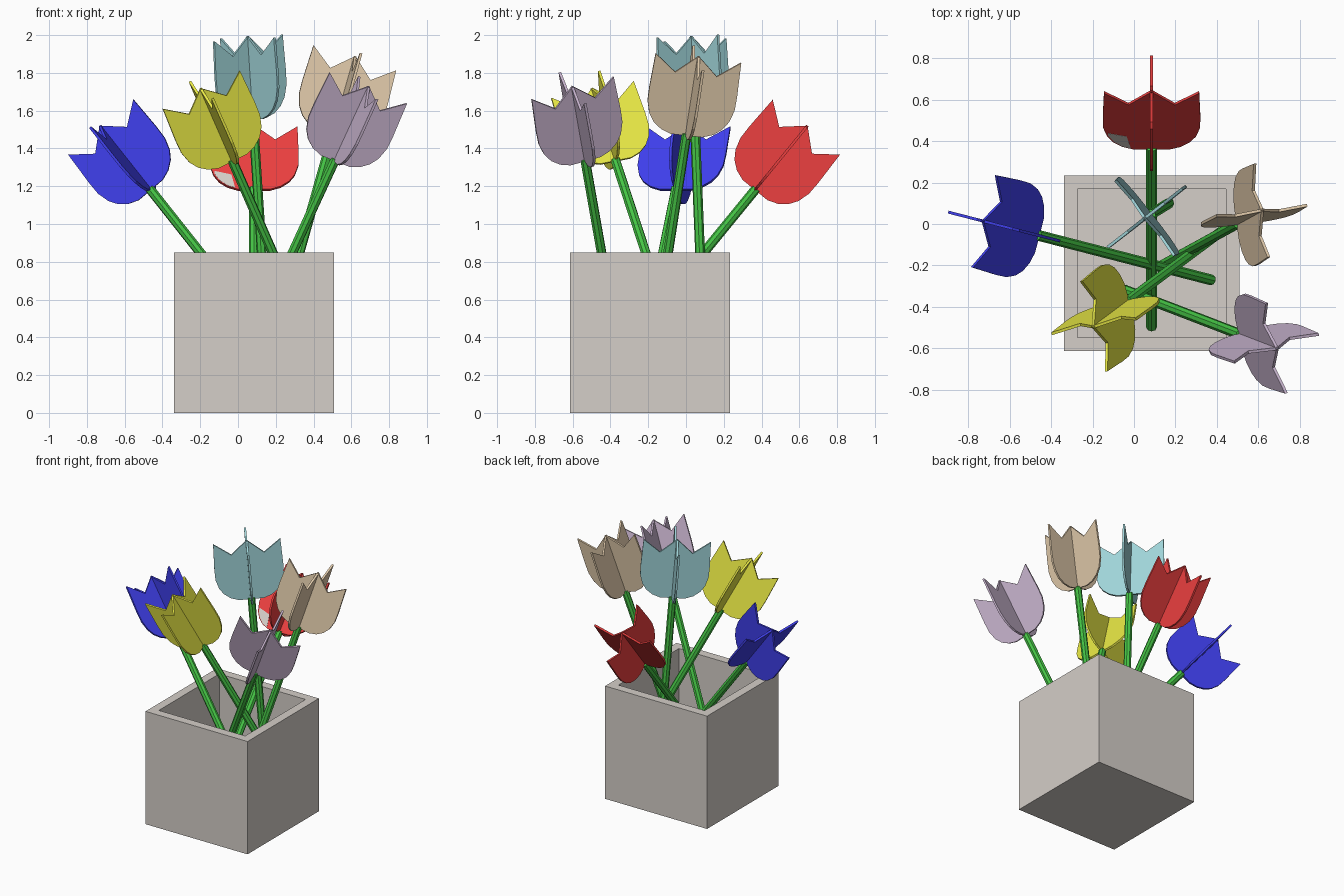
import bpy, bmesh
from mathutils import Vector, Matrix

if "Cube" in bpy.data.objects:
    bpy.data.objects.remove(bpy.data.objects["Cube"])

def material(name, rgb):
    m = bpy.data.materials.new(name)
    m.diffuse_color = (*rgb, 1)
    m.use_nodes = True
    m.node_tree.nodes["Principled BSDF"].inputs["Base Color"].default_value = m.diffuse_color
    return m

def finish(bm, name, mat, matrix=None):
    if matrix is not None:
        bm.transform(matrix)
    bmesh.ops.recalc_face_normals(bm, faces=bm.faces)
    me = bpy.data.meshes.new(name)
    bm.to_mesh(me)
    bm.free()
    ob = bpy.data.objects.new(name, me)
    bpy.context.collection.objects.link(ob)
    me.materials.append(mat)
    return ob

def plate(name, outline, mat, matrix, thickness=0.014, offset=0.0):
    """Flat plate in local XZ, thickened along local Y."""
    bm = bmesh.new()
    y0 = offset - thickness / 2
    face = bm.faces.new([bm.verts.new((x, y0, z)) for x, z in outline])
    ext = bmesh.ops.extrude_face_region(bm, geom=[face], use_keep_orig=True)
    verts = [g for g in ext["geom"] if isinstance(g, bmesh.types.BMVert)]
    bmesh.ops.translate(bm, verts=verts, vec=(0, thickness, 0))
    return finish(bm, name, mat, matrix)

green = material("stem_green", (0.06, 0.56, 0.06))
stone = material("pot_stone", (0.66, 0.62, 0.58))

# Square hollow pot
bm = bmesh.new()
bmesh.ops.create_cube(bm, size=0.848)
top = max(bm.faces, key=lambda f: f.calc_center_median().z)
bmesh.ops.inset_individual(bm, faces=[top], thickness=0.092)
inner = bmesh.ops.extrude_discrete_faces(bm, faces=[top])["faces"][0]
bmesh.ops.translate(bm, verts=inner.verts, vec=(0, 0, -0.756))
finish(bm, "pot", stone, Matrix.Translation((0.085, -0.19, 0.424)))

# Tulip silhouette with three points
half = [(0.085, 0.0), (0.14, 0.02), (0.185, 0.055), (0.215, 0.10),
        (0.234, 0.165), (0.236, 0.24), (0.23, 0.43), (0.112, 0.34)]
tulip = half + [(0, 0.44)] + [(-x, z) for x, z in reversed(half)]

# name, colour, flower base, axis, direction across first petal, stem length
flowers = [
    ("red", (0.84, 0.05, 0.05), (0.085, 0.365, 1.18), (0, 0.633, 0.774), (0, 0.774, -0.633), 1.365),
    ("blue", (0.05, 0.05, 0.84), (-0.462, -0.055, 1.18), (-0.613, 0.158, 0.774), (-0.749, 0.194, -0.633), 1.365),
    ("yellow", (0.82, 0.82, 0.06), (-0.029, -0.372, 1.333), (-0.385, -0.287, 0.877), (0.413, 0.072, 0.205), 1.32),
    ("purple", (0.57, 0.45, 0.61), (0.512, -0.533, 1.335), (0.412, -0.158, 0.896), (0.425, 0.14, -0.17), 1.365),
    ("tan", (0.76, 0.60, 0.41), (0.502, 0.002, 1.47), (0.27, 0.148, 0.95), (0.435, 0.05, -0.13), 1.365),
    ("teal", (0.35, 0.66, 0.69), (0.08, 0.046, 1.556), (-0.065, -0.04, 1), (0.37, 0.29, 0.025), 1.365),
]

for name, rgb, base, axis, across, length in flowers:
    mat = material(name + "_petal", rgb)
    z = Vector(axis).normalized()
    a = Vector(across)
    a = (a - z * a.dot(z)).normalized()
    b = z.cross(a)
    # Two crossed petal plates
    for i, (x, y) in enumerate(((a, b), (b, -a))):
        frame = Matrix((x, y, z)).transposed().to_4x4()
        frame.translation = Vector(base)
        plate(f"{name}_petals_{i + 1}", tulip, mat, frame)
        # Unpainted corner on the front of one red petal
        if name == "red" and i == 1:
            s = -1 if x.x > 0 else 1
            patch = [(0.10, 0.01), (0.14, 0.025), (0.18, 0.058),
                     (0.21, 0.105), (0.21, 0.125), (0.12, 0.10)]
            front = -0.001 if y.y > 0 else 0.001
            plate("red_pale_patch", [(s * px, pz) for px, pz in patch],
                  stone, frame, offset=front)
    # Straight stem
    bm = bmesh.new()
    bmesh.ops.create_cone(bm, segments=8, radius1=0.026, radius2=0.026,
                          depth=length + 0.01, cap_ends=True)
    frame = Matrix((a, b, z)).transposed().to_4x4()
    frame.translation = Vector(base) - z * (length / 2 - 0.005)
    finish(bm, name + "_stem", green, frame)
